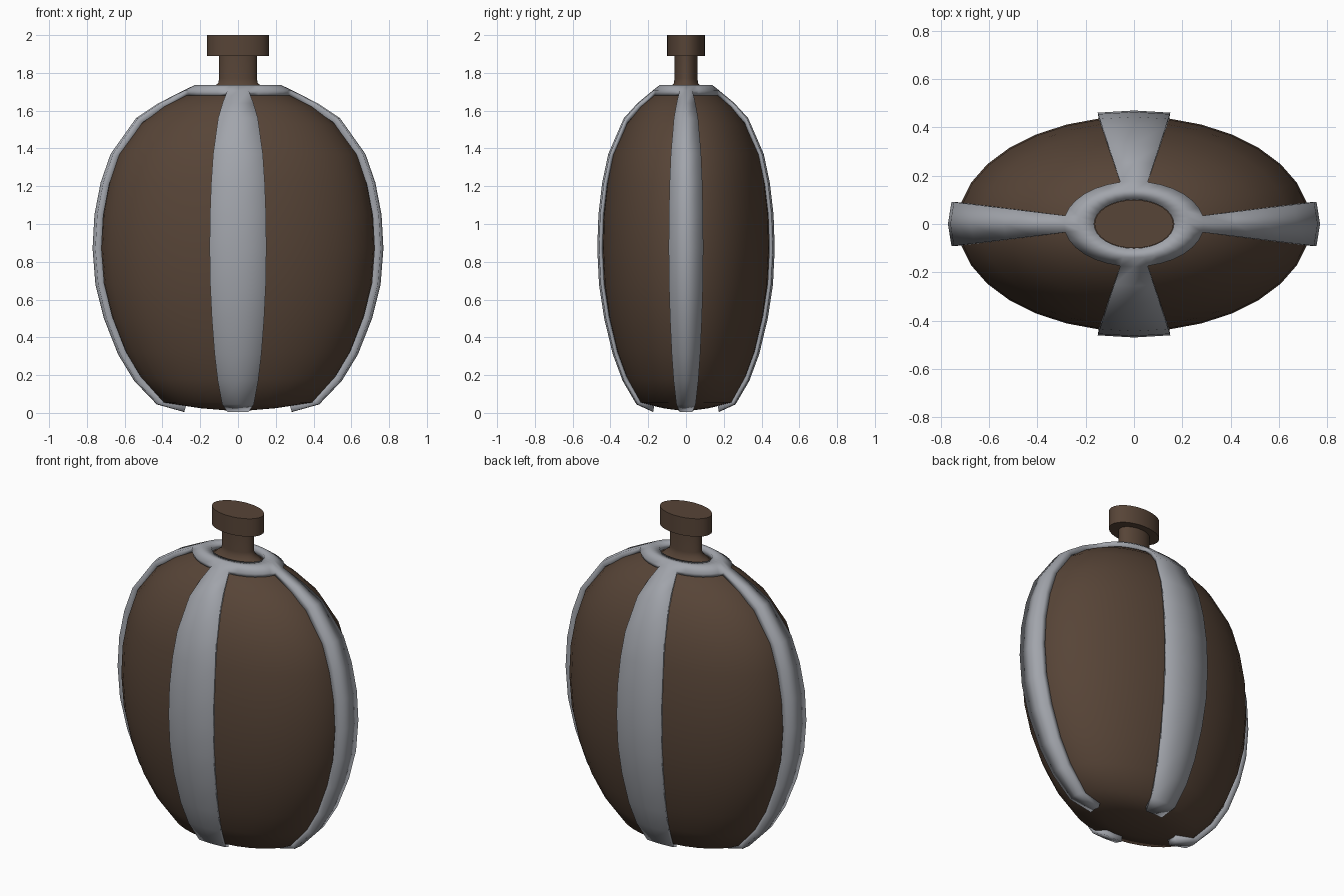
import bpy, bmesh, math

if "Cube" in bpy.data.objects:
    bpy.data.objects.remove(bpy.data.objects["Cube"])

SEG = 32
FLAT = 0.61  # squash in y


def material(name, rgb):
    m = bpy.data.materials.new(name)
    m.diffuse_color = (*rgb, 1)
    m.use_nodes = True
    m.node_tree.nodes["Principled BSDF"].inputs["Base Color"].default_value = m.diffuse_color
    return m


brown = material("dark brown", (0.095, 0.058, 0.038))
grey = material("steel grey", (0.36, 0.375, 0.41))


def lathe(name, profile, mat, keep=lambda i, k: True):
    """Revolve (radius, z) points, bottom to top, keeping chosen faces."""
    bm = bmesh.new()
    rows = []
    for r, z in profile:
        if r == 0:
            rows.append([bm.verts.new((0, 0, z))] * SEG)
        else:
            rows.append([bm.verts.new((r * math.cos(2 * math.pi * k / SEG),
                                       r * math.sin(2 * math.pi * k / SEG), z))
                         for k in range(SEG)])
    for i in range(len(rows) - 1):
        a, b = rows[i], rows[i + 1]
        for k in range(SEG):
            if keep(i, k):
                n = (k + 1) % SEG
                quad = list(dict.fromkeys((a[k], a[n], b[n], b[k])))
                bm.faces.new(quad).smooth = True
    loose = [v for v in bm.verts if not v.link_faces]
    bmesh.ops.delete(bm, geom=loose, context='VERTS')
    me = bpy.data.meshes.new(name)
    bm.to_mesh(me)
    bm.free()
    ob = bpy.data.objects.new(name, me)
    bpy.context.collection.objects.link(ob)
    me.materials.append(mat)
    ob.scale = (1, FLAT, 1)
    return ob


def smooth_by_angle(ob, deg):
    bpy.ops.object.select_all(action='DESELECT')
    ob.select_set(True)
    bpy.context.view_layer.objects.active = ob
    bpy.ops.object.shade_smooth_by_angle(angle=math.radians(deg))


# Flask body
body = lathe("flask_body", [
    (0, 0.008), (0.20, 0.025), (0.40, 0.055), (0.515, 0.18), (0.60, 0.32), (0.672, 0.50),
    (0.715, 0.68), (0.73, 0.87), (0.722, 1.05), (0.69, 1.22), (0.64, 1.37),
    (0.52, 1.53), (0.40, 1.62), (0.27, 1.685), (0.16, 1.705), (0, 1.71)], brown)

# Neck with flared foot, and stopper
neck = lathe("neck", [(0.16, 1.70), (0.13, 1.727), (0.105, 1.745), (0.10, 1.77),
                      (0.10, 1.90)], brown)
cap = lathe("stopper", [(0, 1.89), (0.163, 1.89), (0.163, 2.0), (0, 2.0)], brown)
smooth_by_angle(cap, 40)

# Four straps hanging from a collar ring, cut from one shell
strap_profile = [
    (0.29, 0.006), (0.43, 0.045), (0.55, 0.17), (0.635, 0.31), (0.71, 0.50),
    (0.755, 0.68), (0.77, 0.87), (0.76, 1.05), (0.727, 1.22), (0.675, 1.37),
    (0.54, 1.56), (0.42, 1.64), (0.29, 1.706), (0.23, 1.735), (0.165, 1.735)]
ring_start = len(strap_profile) - 3
straps = lathe("straps_and_collar", strap_profile, grey,
               lambda i, k: i >= ring_start or k % 8 in (0, 7))
sol = straps.modifiers.new("thickness", 'SOLIDIFY')
sol.thickness = 0.033
sol.offset = -1
